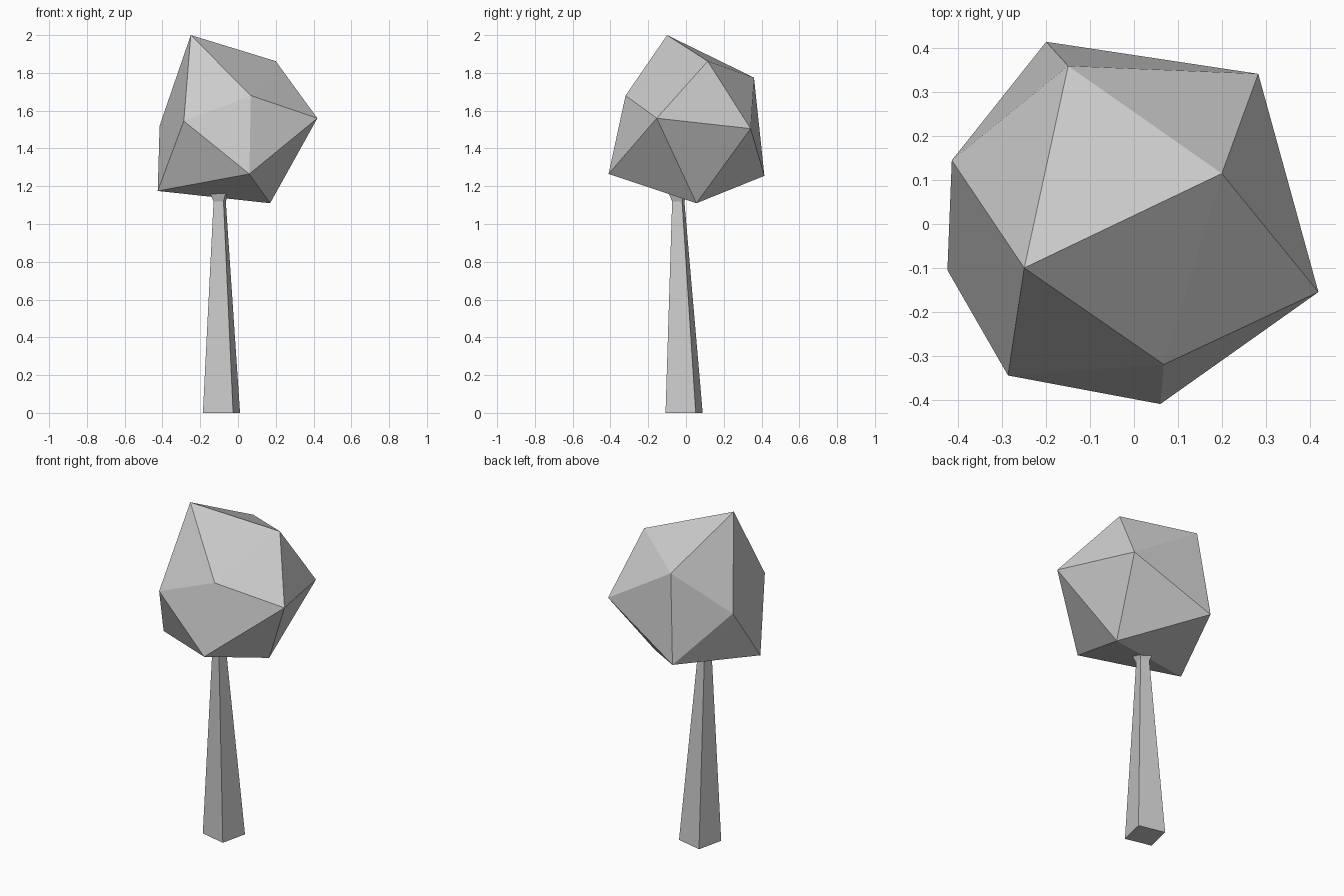
import bpy
import math
from mathutils import Vector, Matrix

cube = bpy.data.objects.get("Cube")
if cube:
    bpy.data.objects.remove(cube, do_unlink=True)

grey = bpy.data.materials.new("plain grey")
grey.use_nodes = True
colour = (0.6, 0.6, 0.6, 1)
grey.diffuse_color = colour
grey.node_tree.nodes["Principled BSDF"].inputs["Base Color"].default_value = colour


def make_part(name, verts, faces):
    mesh = bpy.data.meshes.new(name)
    mesh.from_pydata(verts, [], faces)
    mesh.materials.append(grey)
    mesh.validate()
    obj = bpy.data.objects.new(name, mesh)
    bpy.context.collection.objects.link(obj)
    return obj


# Crown: an irregular twenty-sided ball, two tips joined by two rings of five
top_tip = (-0.25, -0.10, 2.0)
upper_ring = [(-0.15, 0.36, 1.775), (-0.415, 0.145, 1.52), (-0.287, -0.345, 1.545),
              (0.068, -0.32, 1.68), (0.20, 0.115, 1.862)]
lower_ring = [(-0.20, 0.415, 1.255), (-0.425, -0.105, 1.175), (0.06, -0.41, 1.265),
              (0.42, -0.155, 1.56), (0.283, 0.342, 1.505)]
bottom_tip = (0.17, 0.055, 1.11)

faces = []
for i in range(5):
    j = (i + 1) % 5
    up, up_next, low, low_next = 1 + i, 1 + j, 6 + i, 6 + j
    faces += [(0, up, up_next), (up, low, up_next),
              (low, low_next, up_next), (11, low_next, low)]
make_part("crown", [top_tip, *upper_ring, *lower_ring, bottom_tip], faces)

# Trunk: a turned square that tapers upward, then flares inside the crown
sections = [((-0.0875, -0.01, 0.0), 0.164),
            ((-0.097, -0.041, 1.12), 0.054),
            ((-0.097, -0.041, 1.17), 0.09)]
turn = Matrix.Rotation(math.radians(-13), 3, "Z")
verts = []
for centre, side in sections:
    for sx, sy in ((-1, -1), (1, -1), (1, 1), (-1, 1)):
        verts.append(Vector(centre) + turn @ Vector((sx, sy, 0)) * side / 2)
faces = [(3, 2, 1, 0), (8, 9, 10, 11)]
for ring in (0, 4):
    for i in range(4):
        j = (i + 1) % 4
        faces.append((ring + i, ring + j, ring + 4 + j, ring + 4 + i))
make_part("trunk", verts, faces)
